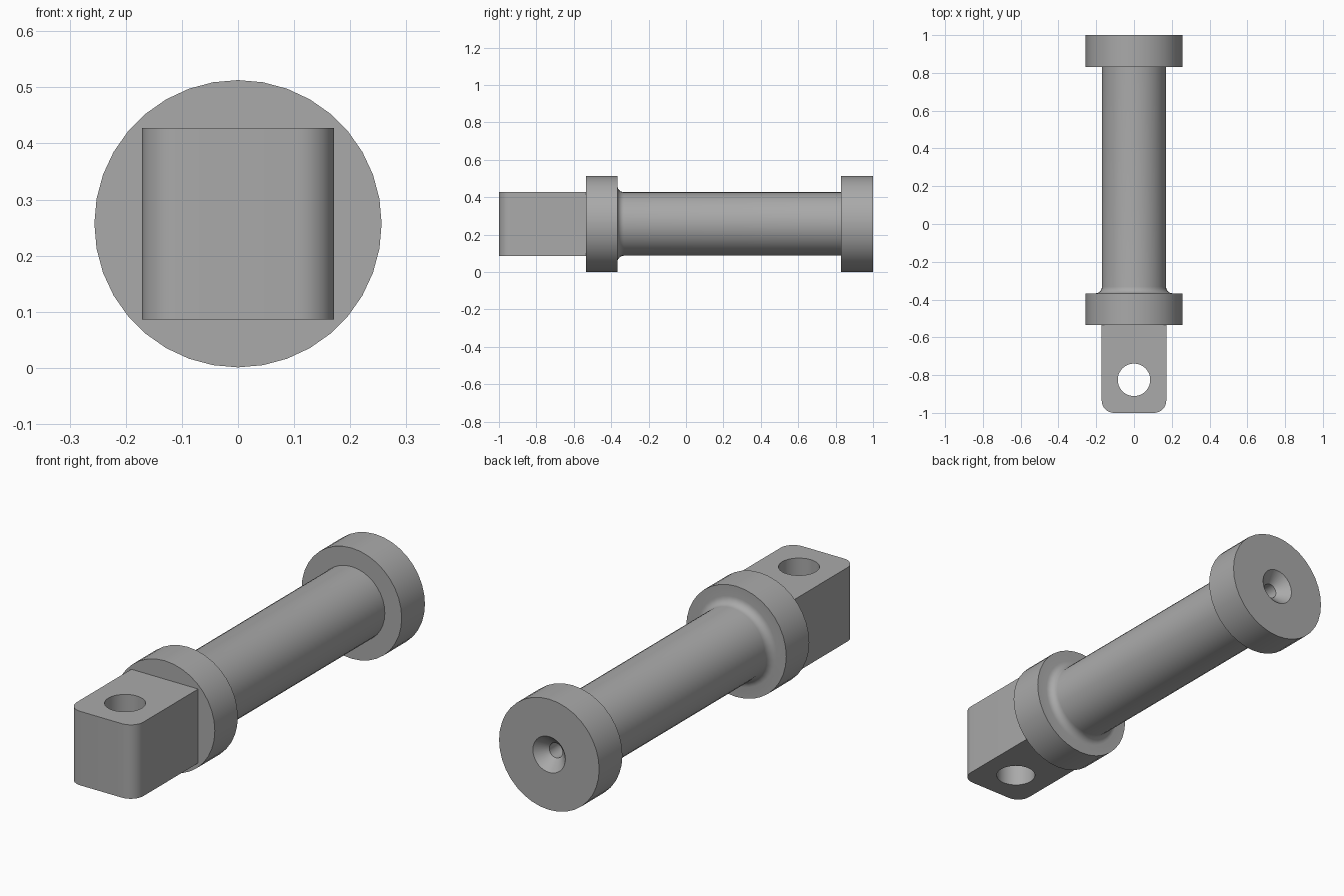
import bpy, bmesh, math
from math import pi, sin, cos, radians

if "Cube" in bpy.data.objects:
    bpy.data.objects.remove(bpy.data.objects["Cube"])

AXIS_Z = 0.257
SIDES = 36

steel = bpy.data.materials.new("plain_grey")
steel.use_nodes = True
GREY = (0.4, 0.4, 0.4, 1)
steel.diffuse_color = GREY
steel.node_tree.nodes["Principled BSDF"].inputs["Base Color"].default_value = GREY


def make_object(name, bm):
    bmesh.ops.recalc_face_normals(bm, faces=bm.faces)
    mesh = bpy.data.meshes.new(name)
    bm.to_mesh(mesh)
    bm.free()
    mesh.materials.append(steel)
    obj = bpy.data.objects.new(name, mesh)
    bpy.context.collection.objects.link(obj)
    return obj


def smooth(obj):
    bpy.ops.object.select_all(action="DESELECT")
    obj.select_set(True)
    bpy.context.view_layer.objects.active = obj
    bpy.ops.object.shade_smooth_by_angle(angle=radians(30))


def lathe(name, profile):
    """Spin (radius, y) points about the long axis and cap both ends."""
    bm = bmesh.new()
    rings = [[bm.verts.new((r * sin(2 * pi * i / SIDES), y,
                            AXIS_Z + r * cos(2 * pi * i / SIDES)))
              for i in range(SIDES)] for r, y in profile]
    for a, b in zip(rings, rings[1:]):
        for i in range(SIDES):
            j = (i + 1) % SIDES
            bm.faces.new((a[i], a[j], b[j], b[i]))
    bm.faces.new(rings[0])
    bm.faces.new(rings[-1])
    return make_object(name, bm)


def prism(name, outline, z0, z1):
    """Extrude an (x, y) outline upwards."""
    bm = bmesh.new()
    base = bm.faces.new([bm.verts.new((x, y, z0)) for x, y in outline])
    top = bmesh.ops.extrude_face_region(bm, geom=[base])["geom"]
    bmesh.ops.translate(bm, vec=(0, 0, z1 - z0),
                        verts=[v for v in top if isinstance(v, bmesh.types.BMVert)])
    return make_object(name, bm)


def arc(cx, cy, r, start, end, steps):
    return [(cx + r * cos(radians(start + (end - start) * i / steps)),
             cy + r * sin(radians(start + (end - start) * i / steps)))
            for i in range(steps + 1)]


# Turned shaft: front collar, fillet, rod, rear flange, centre-drilled end
R, ROD, FILLET = 0.256, 0.17, 0.035
COLLAR_FRONT, COLLAR_BACK, FLANGE = -0.535, -0.367, 0.83
profile = [(R, COLLAR_FRONT), (R, COLLAR_BACK)]
profile += arc(ROD + FILLET, COLLAR_BACK + FILLET, FILLET, 270, 180, 6)
profile += [(ROD, FLANGE), (R, FLANGE), (R, 1.0),
            (0.083, 1.0), (0.034, 0.95), (0.034, 0.85)]
smooth(lathe("turned_shaft", profile))

# Square lug with rounded front corners
HALF, CORNER = 0.171, 0.065
outline = [(HALF, COLLAR_FRONT), (-HALF, COLLAR_FRONT)]
outline += arc(-HALF + CORNER, -1 + CORNER, CORNER, 180, 270, 8)
outline += arc(HALF - CORNER, -1 + CORNER, CORNER, 270, 360, 8)
lug = prism("lug", outline, AXIS_Z - HALF, AXIS_Z + HALF)

# Vertical pin hole through the lug
cutter = prism("pin_hole_cutter", arc(0, -0.825, 0.086, 0, 350, 35), -0.1, 0.6)
cutter.hide_render = True
cut = lug.modifiers.new("pin_hole", "BOOLEAN")
cut.operation = "DIFFERENCE"
cut.solver = "EXACT"
cut.object = cutter
bpy.context.view_layer.objects.active = lug
bpy.ops.object.modifier_apply(modifier=cut.name)
bpy.data.objects.remove(cutter)
smooth(lug)
